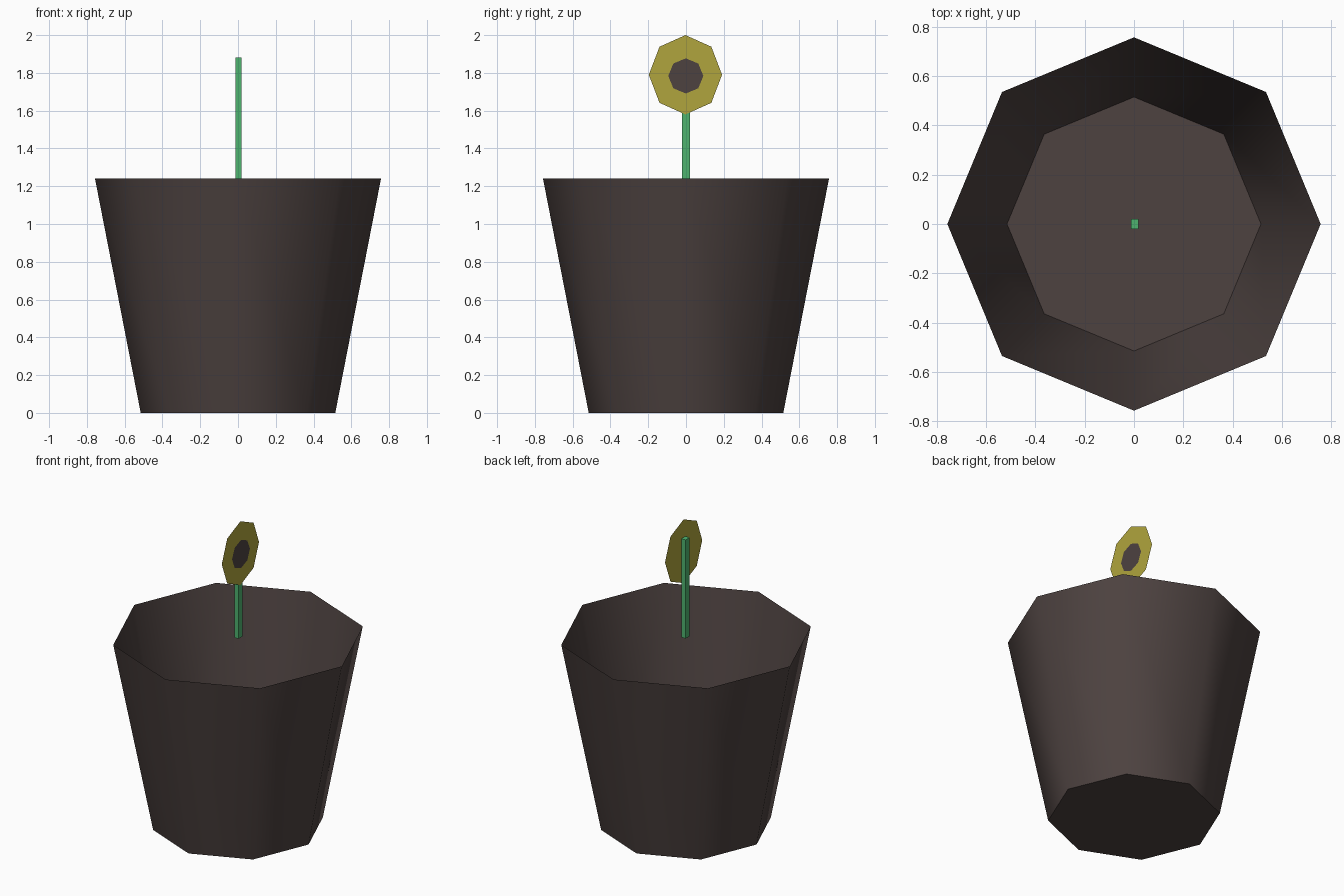
import bpy, bmesh, math
from mathutils import Matrix

if "Cube" in bpy.data.objects:
    bpy.data.objects.remove(bpy.data.objects["Cube"])


def srgb(r, g, b):
    def lin(c):
        c /= 255
        return c / 12.92 if c <= 0.04045 else ((c + 0.055) / 1.055) ** 2.4
    return (lin(r), lin(g), lin(b), 1)


def material(name, rgb):
    m = bpy.data.materials.new(name)
    m.diffuse_color = srgb(*rgb)
    m.use_nodes = True
    m.node_tree.nodes["Principled BSDF"].inputs["Base Color"].default_value = m.diffuse_color
    return m


BROWN = material("dark brown", (77, 66, 64))
GREEN = material("leaf green", (78, 180, 111))
YELLOW = material("petal yellow", (176, 165, 61))


def make_object(name, bm, mat):
    me = bpy.data.meshes.new(name)
    bm.to_mesh(me)
    bm.free()
    me.materials.append(mat)
    ob = bpy.data.objects.new(name, me)
    bpy.context.collection.objects.link(ob)
    return ob


def upright_disc(name, x, y, z, ry, rz, mat):
    """Flat eight-sided plate facing +x."""
    bm = bmesh.new()
    bmesh.ops.create_circle(bm, cap_ends=True, segments=8, radius=1)
    bm.transform(Matrix.Translation((x, y, z))
                 @ Matrix.Diagonal((1, ry, rz, 1))
                 @ Matrix.Rotation(math.pi / 2, 4, 'Y'))
    for f in bm.faces:
        f.normal_update()
        if f.normal.x < 0:
            f.normal_flip()
    return make_object(name, bm, mat)


# Pot: thin-walled octagonal cone, open at the top, closed floor
bm = bmesh.new()
bmesh.ops.create_cone(bm, cap_ends=True, segments=8, radius1=0.515,
                      radius2=0.757, depth=1.24,
                      matrix=Matrix.Translation((0, 0, 0.62)))
lid = [f for f in bm.faces if f.calc_center_median().z > 1.2]
bmesh.ops.delete(bm, geom=lid, context='FACES_ONLY')
pot = make_object("pot", bm, BROWN)
bpy.context.view_layer.objects.active = pot
pot.select_set(True)
bpy.ops.object.shade_smooth_by_angle(angle=math.radians(60))

# Stem: slim square bar rising from rim height
bm = bmesh.new()
bmesh.ops.create_cube(bm, size=1, matrix=Matrix.Translation((0.003, 0, 1.557))
                      @ Matrix.Diagonal((0.031, 0.042, 0.65, 1)))
make_object("stem", bm, GREEN)

# Flower: petal plate with a dark centre in front of it
upright_disc("petals", 0.0195, -0.003, 1.79, 0.194, 0.21, YELLOW)
upright_disc("flower_centre", 0.0225, -0.001, 1.784, 0.093, 0.093, BROWN)
